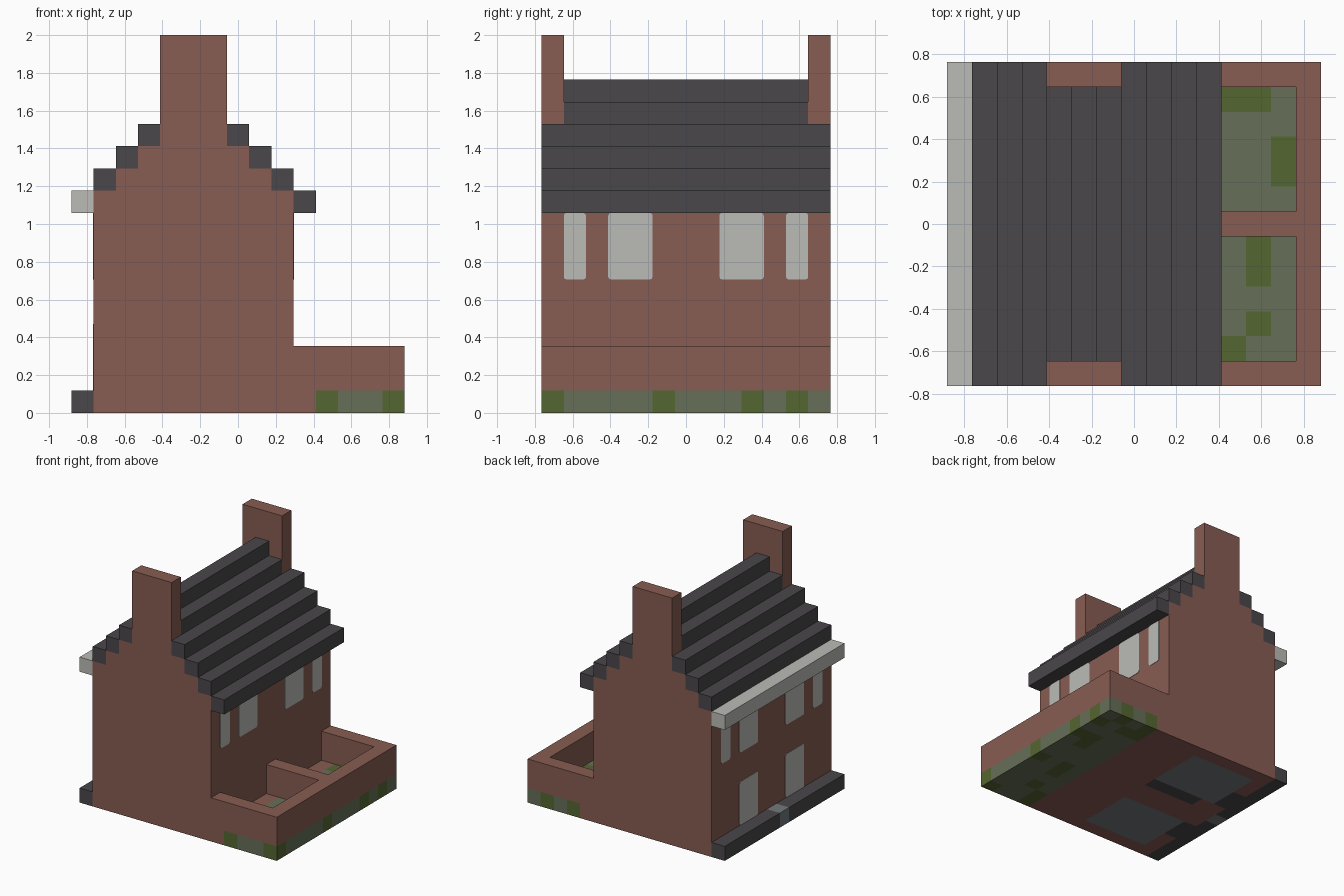
import bpy
import bmesh
from mathutils import Vector

cube = bpy.data.objects.get("Cube")
if cube:
    bpy.data.objects.remove(cube, do_unlink=True)

U = 2 / 17                        # one block
NX, NY = 15, 13                   # footprint in blocks
SHIFT = Vector((-NX / 2 * U, -NY / 2 * U, 0))


def linear(c):
    c /= 255
    return c / 12.92 if c <= 0.04045 else ((c + 0.055) / 1.055) ** 2.4


def material(name, *rgb):
    m = bpy.data.materials.new(name)
    col = [linear(c) for c in rgb] + [1]
    m.use_nodes = True
    m.diffuse_color = col
    m.node_tree.nodes["Principled BSDF"].inputs["Base Color"].default_value = col
    return m


BRICK = material("brick", 135, 92, 82)
DARK = material("dark_slate", 74, 71, 74)
PALE = material("pale_grey", 187, 187, 183)
FLOOR = material("floor_grey", 115, 121, 125)
GRASS = material("grass", 102, 112, 88)
BUSH = material("dark_grass", 85, 102, 50)


def finish(name, bm, *mats):
    bmesh.ops.recalc_face_normals(bm, faces=bm.faces)
    mesh = bpy.data.meshes.new(name)
    bm.to_mesh(mesh)
    bm.free()
    for m in mats:
        mesh.materials.append(m)
    ob = bpy.data.objects.new(name, mesh)
    bpy.context.collection.objects.link(ob)
    return ob


def box(name, lo, hi, mat, round_x=0):
    """Box between two corners given in blocks; round_x softens edges along x."""
    lo, hi = (Vector(p) * U + SHIFT for p in (lo, hi))
    bm = bmesh.new()
    bmesh.ops.create_cube(bm, size=1)
    for v in bm.verts:
        v.co = (lo + hi) / 2 + v.co * (hi - lo)
    if round_x:
        edges = [e for e in bm.edges
                 if abs((e.verts[0].co - e.verts[1].co).normalized().x) > 0.9]
        bmesh.ops.bevel(bm, geom=edges, offset=round_x, segments=2,
                        profile=0.5, affect='EDGES')
    return finish(name, bm, mat)


# Ground layer: a slab of square cells, coloured by cell
BUSHES = {(11, 0), (14, 0), (14, 5), (14, 9), (14, 11), (13, 12), (11, 12),
          (11, 11), (12, 11), (13, 8), (13, 9), (12, 4), (12, 5), (12, 2), (11, 1)}


def ground_index(i, j):
    if i == 0:                                    # plinth with a doorstep
        return 3 if j == 6 else 1
    if i >= 11:                                   # garden
        return 5 if (i, j) in BUSHES else 4
    if i == 1 and j in (3, 4, 8, 9):
        return 1
    if j == 7 and 3 <= i <= 6:
        return 1
    if 2 <= i <= 6 and (1 <= j <= 4 or 8 <= j <= 11):
        return 3                                  # room floors
    return 0


bm = bmesh.new()
bmesh.ops.create_grid(bm, x_segments=NX, y_segments=NY, size=0.5)
for v in bm.verts:
    v.co = Vector((v.co.x * NX * U, v.co.y * NY * U, 0))
top = bmesh.ops.extrude_face_region(bm, geom=bm.faces[:], use_keep_orig=True)
for v in top["geom"]:
    if isinstance(v, bmesh.types.BMVert):
        v.co.z = U
bmesh.ops.recalc_face_normals(bm, faces=bm.faces)
for f in bm.faces:
    p = (f.calc_center_median() - f.normal * U * 0.3 - SHIFT) / U
    f.material_index = ground_index(int(p.x), int(p.y))
finish("ground_slab", bm, BRICK, DARK, PALE, FLOOR, GRASS, BUSH)

# House body: stepped gable profile extruded front to back
left = [(1, 1), (1, 10), (2, 10), (2, 11), (3, 11), (3, 12), (4, 12), (4, 13)]
profile = left + [(11 - x, z) for x, z in reversed(left)]
bm = bmesh.new()
face = bm.faces.new([bm.verts.new(Vector((x, 0, z)) * U + SHIFT) for x, z in profile])
ext = bmesh.ops.extrude_face_region(bm, geom=[face], use_keep_orig=True)
bmesh.ops.translate(bm, vec=(0, NY * U, 0),
                    verts=[g for g in ext["geom"] if isinstance(g, bmesh.types.BMVert)])
finish("house_body", bm, BRICK)

# Chimneys at both gables
box("front_chimney", (4, 0, 13), (7, 1, 17), BRICK)
box("back_chimney", (4, NY - 1, 13), (7, NY, 17), BRICK)

# Roof courses on both slopes, ridge and eaves
for k in range(3):
    z = 10 + k
    for side, x in (("left", 1 + k), ("right", 9 - k)):
        box(f"{side}_roof_course_{k + 1}", (x, 0, z), (x + 1, NY, z + 1), DARK)
box("upper_roof_course", (4, 1, 13), (7, NY - 1, 14), DARK)
box("roof_ridge", (5, 1, 14), (6, NY - 1, 15), DARK)
box("right_eave", (10, 0, 9), (11, NY, 10), DARK)
box("left_gutter", (0, 0, 9), (1, NY, 10), PALE)

# Windows as thin plates on both long walls
T = 0.03


def window(name, wall_x, y, width, z):
    box(name, (wall_x - T, y, z), (wall_x + T, y + width, z + 3), PALE, 0.015)


for side, x in (("left", 1), ("right", 10)):
    for n, (y, w) in enumerate([(1, 1), (3, 2), (8, 2), (11, 1)]):
        window(f"{side}_upper_window_{n + 1}", x, y, w, 6)
for n, y in enumerate((3, 8)):
    window(f"left_lower_window_{n + 1}", 1, y, 2, 1)

# Garden walls with a partition in the middle
for name, y in (("front", 0), ("middle", 6), ("back", NY - 1)):
    box(f"{name}_garden_wall", (10, y, 1), (14, y + 1, 3), BRICK)
box("outer_garden_wall", (14, 0, 1), (NX, NY, 3), BRICK)
